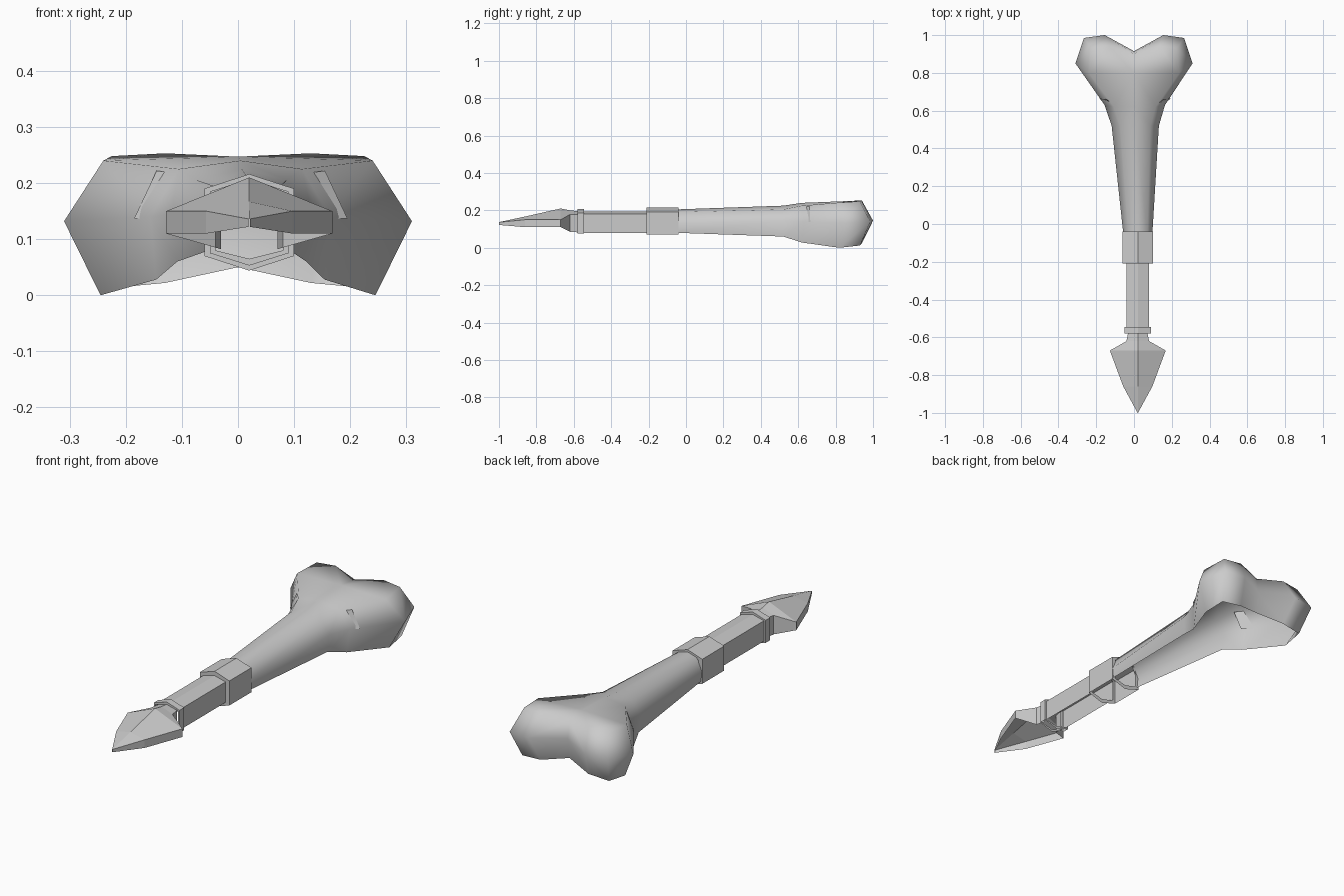
import bpy, bmesh

if "Cube" in bpy.data.objects:
    bpy.data.objects.remove(bpy.data.objects["Cube"])

CX = 0.02   # handle axis
CZ = 0.13   # handle mid height


def finish(name, verts, faces, smooth=False):
    """Make an object from points and faces, normals pointing outward."""
    bm = bmesh.new()
    vs = [bm.verts.new(v) for v in verts]
    for f in faces:
        bm.faces.new([vs[i] for i in f])
    bmesh.ops.remove_doubles(bm, verts=bm.verts, dist=0.0005)
    bmesh.ops.recalc_face_normals(bm, faces=bm.faces)
    bm.normal_update()
    top = max(bm.faces, key=lambda f: f.calc_center_median().z)
    if top.normal.z < -0.01:
        bmesh.ops.reverse_faces(bm, faces=bm.faces)
    for f in bm.faces:
        f.smooth = smooth
    me = bpy.data.meshes.new(name)
    bm.to_mesh(me)
    bm.free()
    ob = bpy.data.objects.new(name, me)
    bpy.context.collection.objects.link(ob)
    return ob


def open_loft(name, stations):
    """Ridged shell, open below. Station: y, half width, ridge, edge top, edge bottom."""
    verts, faces = [], []
    for y, w, ridge, top, bot in stations:
        verts += [(CX - w, y, bot), (CX - w, y, top), (CX, y, ridge),
                  (CX + w, y, top), (CX + w, y, bot)]
    for s in range(len(stations) - 1):
        for k in range(4):
            a = s * 5 + k
            faces.append((a, a + 1, a + 6, a + 5))
    return finish(name, verts, faces)


def hexagon(y, w, shoulder, peak):
    return [(CX - w, y, CZ - shoulder), (CX - w, y, CZ + shoulder), (CX, y, CZ + peak),
            (CX + w, y, CZ + shoulder), (CX + w, y, CZ - shoulder), (CX, y, CZ - peak)]


def band(name, y0, y1, w, shoulder, peak):
    """Six-sided collar with full end rings and an open underside."""
    verts, faces = [], []
    for y in (y0, y1):
        verts += hexagon(y, w, shoulder, peak) + hexagon(y, 0.06, 0.05, 0.065)
    for k in range(6):
        n = (k + 1) % 6
        for o in (0, 12):
            faces.append((o + k, o + n, o + 6 + n, o + 6 + k))
        if k < 4:
            faces.append((k, n, 12 + n, 12 + k))
    return finish(name, verts, faces)


# Spear point, grip and collars
open_loft("spear_point", [
    (-1.0, 0.001, 0.137, 0.136, 0.122),
    (-0.86, 0.077, 0.167, 0.15, 0.11),
    (-0.67, 0.148, 0.21, 0.15, 0.11),
    (-0.62, 0.06, 0.20, 0.178, 0.085),
    (-0.57, 0.05, 0.195, 0.178, 0.082)])
open_loft("grip", [(-0.57, 0.06, 0.195, 0.18, 0.08), (-0.20, 0.06, 0.195, 0.18, 0.08)])
band("small_collar", -0.58, -0.545, 0.07, 0.055, 0.077)
band("large_collar", -0.21, -0.04, 0.08, 0.06, 0.086)

# Bone: half rings running from the shaft front around one knuckle to the notch
rim = [(.072, -.05, .08), (.115, .52, .06), (.15, .62, .028), (.245, .82, .0),
       (.235, .93, .012), (.13, .94, .022), (0, .90, .05)]
mid = [(.077, -.05, .13), (.125, .52, .145), (.16, .63, .14), (.31, .85, .132),
       (.265, .985, .14), (.155, 1.0, .145), (0, .915, .15)]
shoulder = [(.05, -.05, .19), (.08, .52, .205), (.11, .62, .225), (.24, .80, .24),
            (.225, .93, .248), (.13, .94, .253), (0, .90, .237)]
spine = [(0, -.05, .205), (0, .52, .225), (0, .62, .24), (0, .80, .247)]


def place(p, side):
    """Mirror a point and lean the shaft toward the handle axis."""
    x, y, z = p
    return (side * x + CX * max(0.0, (0.8 - y) / 0.84), y, z)


verts, faces = [], []
for side in (-1, 1):
    o = len(verts)
    verts += [place(p, side) for p in rim + mid + shoulder + spine]
    for r in (0, 7):
        for i in range(6):
            a = o + r + i
            faces.append((a, a + 1, a + 8, a + 7))
    for i in range(3):
        faces.append((o + 14 + i, o + 15 + i, o + 22 + i, o + 21 + i))
    faces.append((o + 17, o + 18, o + 19, o + 24))
    faces.append((o + 19, o + 20, o + 24))
finish("bone", verts, faces, smooth=True)

# Flat chips on the neck of the bone
for side, label in ((-1, "left"), (1, "right")):
    chip = [(.19, .665, .137), (.14, .625, .135), (.10, .62, .215), (.15, .66, .222)]
    finish("neck_chip_" + label, [(side * x + 0.005, y, z) for x, y, z in chip], [(0, 1, 2, 3)])
